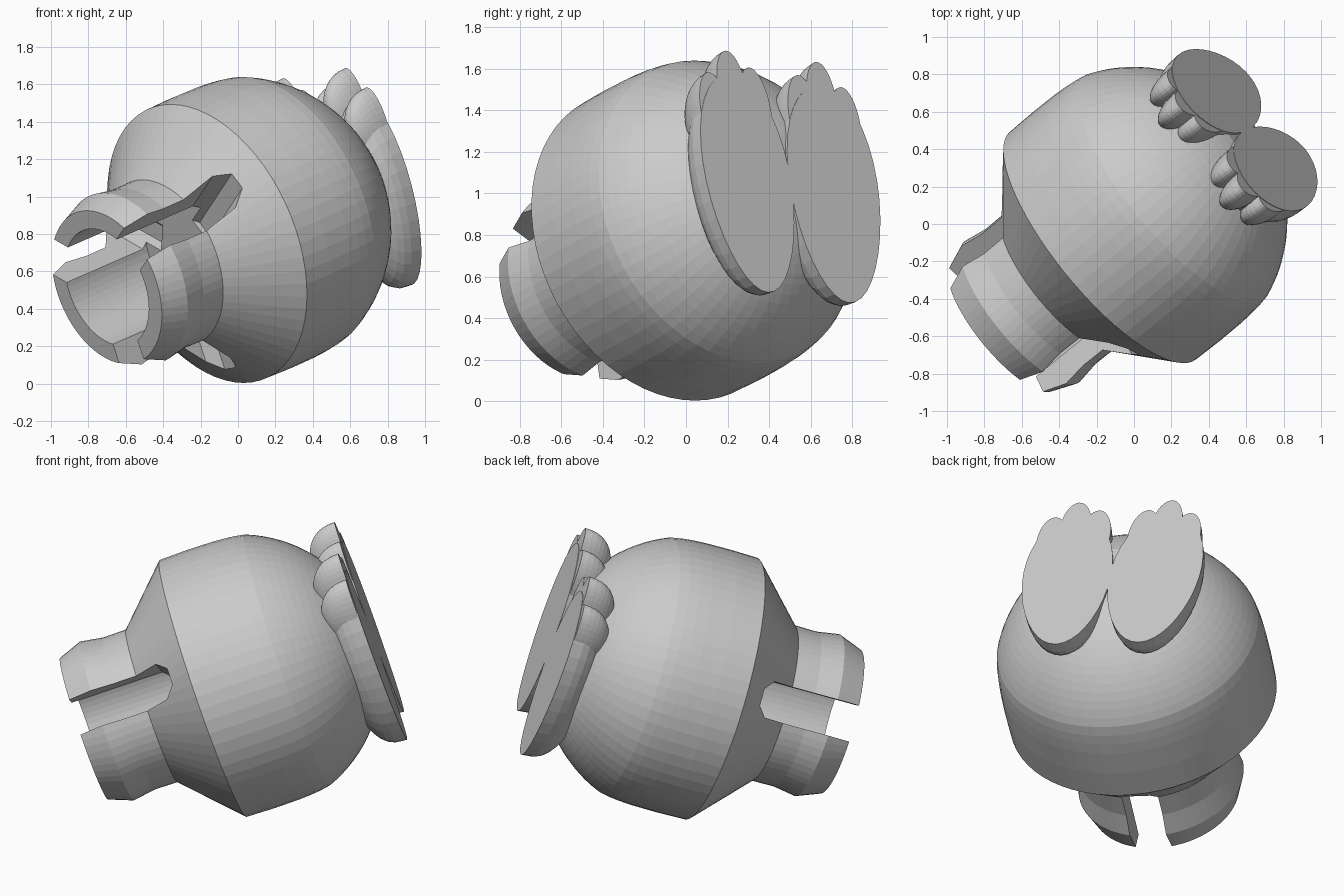
import bpy, bmesh
from math import radians, cos, sin, acos, tau
from mathutils import Matrix, Vector

cube = bpy.data.objects.get("Cube")
if cube:
    bpy.data.objects.remove(cube, do_unlink=True)

# Tilted body frame: local z runs from the neck opening towards the soles
axis = Vector((0.734, 0.599, 0.32)).normalized()
side = Vector((-axis.y, axis.x, 0)).normalized()
up = axis.cross(side)
FRAME = Matrix.Translation((0, 0.02, 0.82)) @ Matrix((side, up, axis)).transposed().to_4x4()

RADIUS = 0.82
SOLE = 0.805


def make_object(name, bm):
    bmesh.ops.recalc_face_normals(bm, faces=bm.faces[:])
    mesh = bpy.data.meshes.new(name)
    bm.to_mesh(mesh)
    bm.free()
    mesh.transform(FRAME)
    obj = bpy.data.objects.new(name, mesh)
    bpy.context.collection.objects.link(obj)
    return obj


def lathe(name, profile, steps=64):
    bm = bmesh.new()
    verts = [bm.verts.new((r, 0, -t)) for t, r in profile]
    edges = [bm.edges.new(pair) for pair in zip(verts, verts[1:])]
    bmesh.ops.spin(bm, geom=verts + edges, cent=(0, 0, 0), axis=(0, 0, 1),
                   angle=tau, steps=steps)
    bmesh.ops.remove_doubles(bm, verts=bm.verts[:], dist=1e-4)
    return make_object(name, bm)


def slot_cutters(name, angles):
    """Separate radial bars with chamfered ends, in one object."""
    outline = [(0.34, -0.05), (0.34, 0.05), (0.40, 0.108),
               (1.2, 0.108), (1.2, -0.108), (0.40, -0.108)]
    bm = bmesh.new()
    for angle in angles:
        turn = Matrix.Rotation(angle, 3, "Z")
        rings = [[bm.verts.new(turn @ Vector((r, s, -t))) for t, s in outline]
                 for r in (0.2, 1.2)]
        for ring in rings:
            bm.faces.new(ring)
        for i in range(len(outline)):
            bm.faces.new((rings[0][i - 1], rings[0][i], rings[1][i], rings[1][i - 1]))
    cutter = make_object(name, bm)
    cutter.hide_render = True
    return cutter


def half_dome(name, place, center, size, top, fullness, taper=0.0):
    """Flat-soled dome whose round side faces the body."""
    bm = bmesh.new()
    bmesh.ops.create_uvsphere(bm, u_segments=36, v_segments=20, radius=1)
    bmesh.ops.delete(bm, geom=[v for v in bm.verts if v.co.z > 0.001], context="VERTS")
    bmesh.ops.holes_fill(bm, edges=[e for e in bm.edges if e.is_boundary], sides=0)
    for v in bm.verts:
        x, y, z = v.co
        depth = max(-z, 0.0) ** fullness
        v.co = place @ Vector((center[0] + x * size[0] * (1 + taper * y),
                               center[1] + y * size[1],
                               top - depth * size[2]))
    return make_object(name, bm)


# Body: round back, slight flare to the rim, cone, ridged neck and open socket
first, last = acos(0.79 / RADIUS), acos(0.29 / RADIUS)
profile = [(-0.79, 0)]
for i in range(16):
    a = first + (last - first) * i / 15
    profile.append((-RADIUS * cos(a), RADIUS * sin(a)))
profile += [(-0.23, 0.778), (-0.17, 0.784), (-0.1, 0.788), (0.05, 0.79),
            (0.225, 0.786), (0.54, 0.467), (0.68, 0.465), (0.815, 0.486),
            (0.955, 0.433), (0.955, 0.33), (0.37, 0.33), (0.37, 0)]
body = lathe("body", profile)

# Three slots split the neck into claws
cutter = slot_cutters("slot_cutter", [radians(24 + 120 * k) for k in range(3)])
mod = body.modifiers.new("slots", "BOOLEAN")
mod.operation = "DIFFERENCE"
mod.solver = "EXACT"
mod.object = cutter
bpy.context.view_layer.update()
bpy.context.view_layer.objects.active = body
bpy.ops.object.modifier_apply(modifier=mod.name)
bpy.data.objects.remove(cutter, do_unlink=True)

# Feet with three toes each, slightly turned
FEET = [("right", -1, (-0.265, -0.03), 0.262, -2.5),
        ("left", 1, (0.255, -0.085), 0.27, -6)]
TOES = {"inner": (-0.13, 0.385), "middle": (-0.005, 0.465), "outer": (0.125, 0.35)}
for label, sign, (cx, cy), width, turn in FEET:
    place = Matrix.Translation((cx, cy, 0)) @ Matrix.Rotation(radians(turn), 4, "Z")
    half_dome(f"{label}_foot", place, (0, 0), (width, 0.555, 0.25), SOLE, 0.7, 0.1)
    for toe, (x, y) in TOES.items():
        half_dome(f"{label}_{toe}_toe", place, (sign * x, y), (0.09, 0.21, 0.21),
                  SOLE - 0.003, 0.85)
